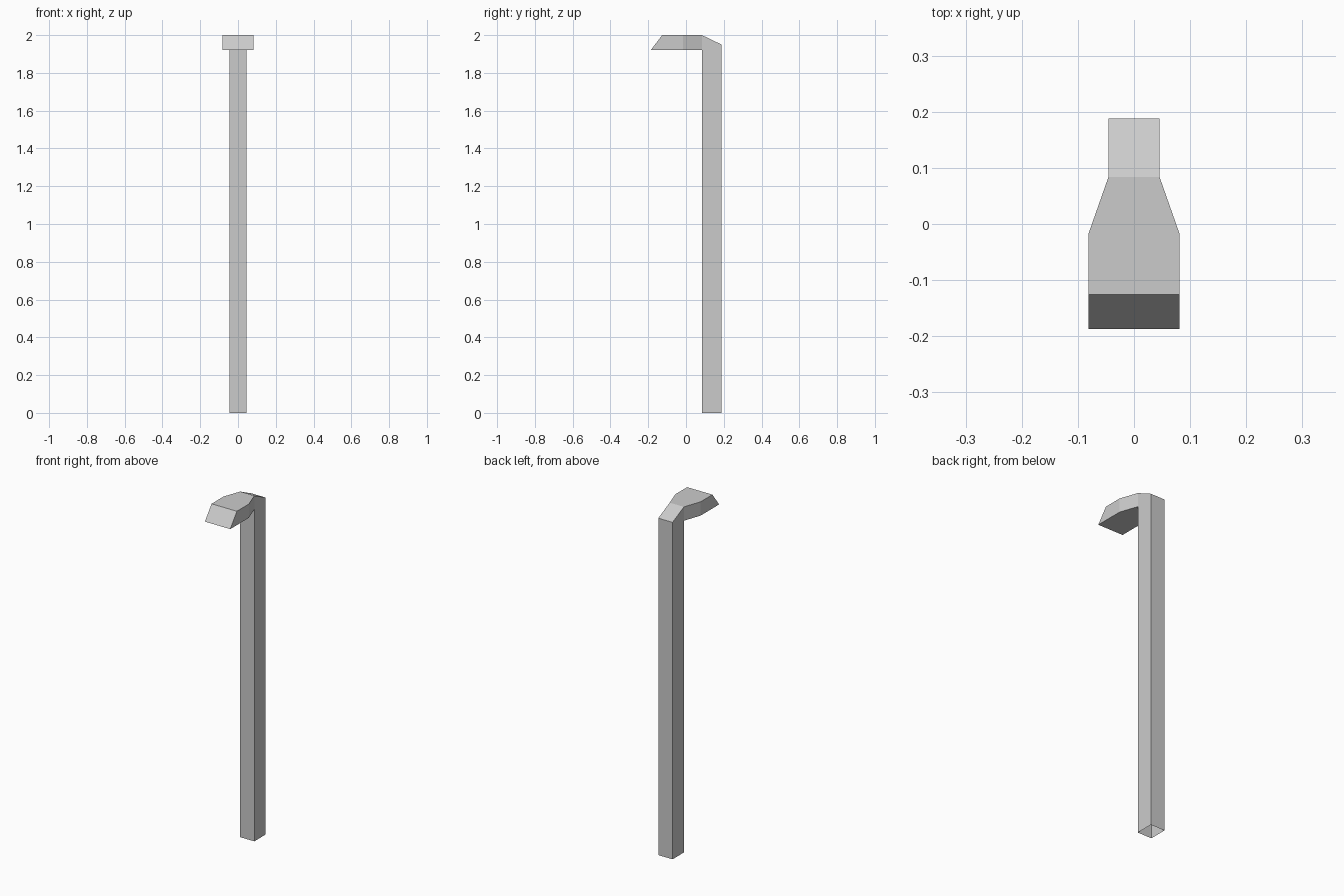
import bpy
import bmesh

if "Cube" in bpy.data.objects:
    bpy.data.objects.remove(bpy.data.objects["Cube"])

# Cross-sections along the bent bar: half width, inner/lower (y, z), outer/upper (y, z)
SECTIONS = [
    (0.0455, (0.084, 0.0), (0.188, 0.0)),      # open foot of the post
    (0.0455, (0.084, 1.92), (0.188, 1.95)),    # top of the post
    (0.0455, (0.084, 1.92), (0.084, 2.0)),     # elbow
    (0.081, (-0.017, 1.92), (-0.017, 2.0)),    # head flares out
    (0.081, (-0.187, 1.92), (-0.126, 2.0)),    # slanted front end
]

bm = bmesh.new()
rings = []
for w, lo, hi in SECTIONS:
    corners = [(-w, *lo), (w, *lo), (w, *hi), (-w, *hi)]
    rings.append([bm.verts.new(c) for c in corners])

# Skin between neighbouring sections, then close the front end
for a, b in zip(rings, rings[1:]):
    for i in range(4):
        j = (i + 1) % 4
        bm.faces.new((a[i], a[j], b[j], b[i]))
bm.faces.new(rings[-1])

# Merge the shared inner elbow edge
bmesh.ops.remove_doubles(bm, verts=bm.verts[:], dist=0.0001)
bmesh.ops.recalc_face_normals(bm, faces=bm.faces[:])

mesh = bpy.data.meshes.new("post_with_head")
bm.to_mesh(mesh)
bm.free()
bpy.context.collection.objects.link(bpy.data.objects.new("post_with_head", mesh))
